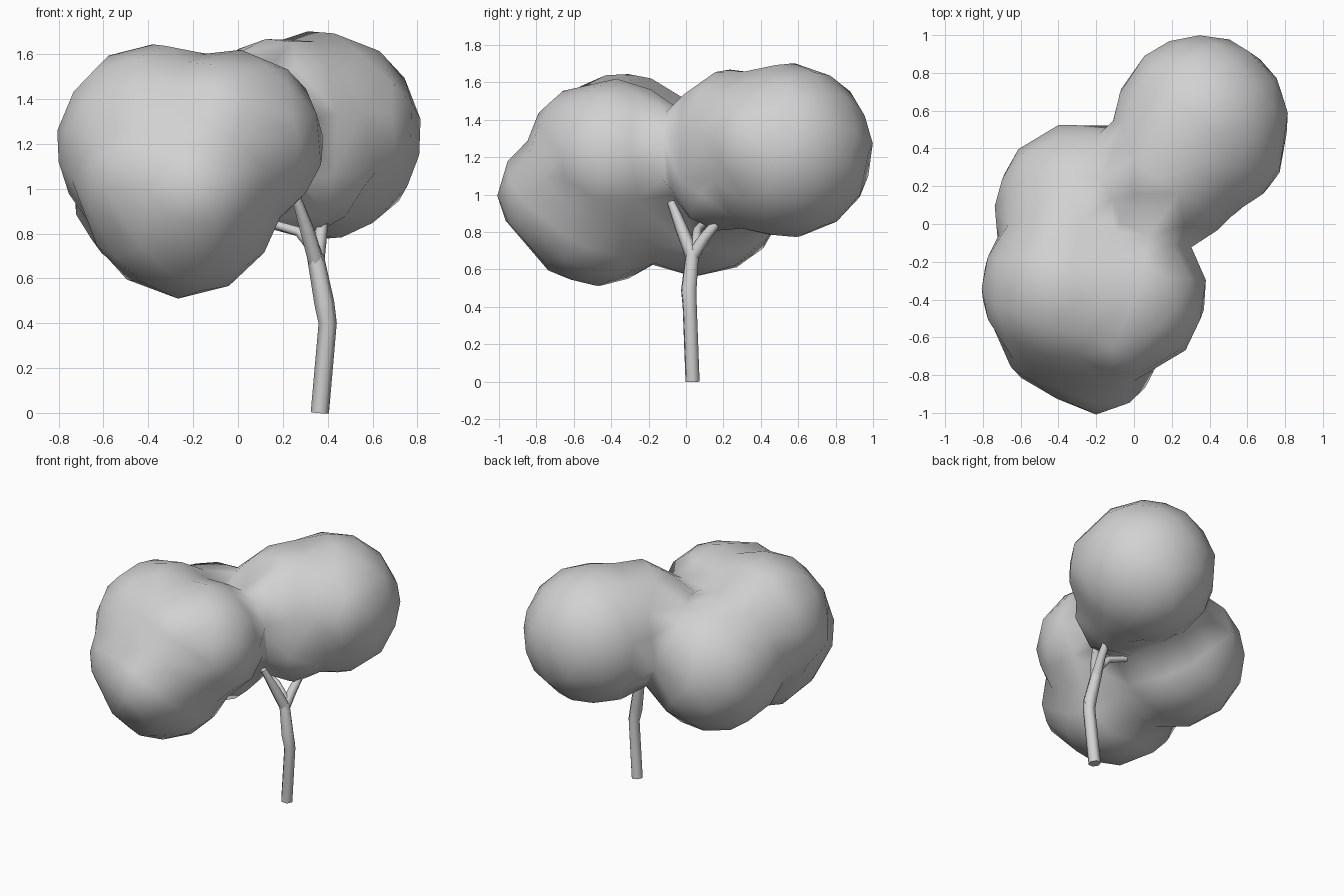
import bpy, bmesh
from mathutils import Matrix

cube = bpy.data.objects.get("Cube")
if cube:
    bpy.data.objects.remove(cube)

grey = bpy.data.materials.new("light_grey")
grey.use_nodes = True
colour = (0.64, 0.64, 0.64, 1)
grey.diffuse_color = colour
for node in grey.node_tree.nodes:
    if node.type == 'BSDF_PRINCIPLED':
        node.inputs["Base Color"].default_value = colour


def add(name, data):
    obj = bpy.data.objects.new(name, data)
    bpy.context.scene.collection.objects.link(obj)
    return obj


def bake(obj):
    """Turn modifiers or curve bevels into a plain smooth-shaded mesh."""
    name = obj.name
    bpy.context.view_layer.update()
    graph = bpy.context.evaluated_depsgraph_get()
    mesh = bpy.data.meshes.new_from_object(obj.evaluated_get(graph))
    bpy.data.objects.remove(obj)
    mesh.materials.clear()
    mesh.materials.append(grey)
    for poly in mesh.polygons:
        poly.use_smooth = True
    return add(name, mesh)


# Foliage: round clumps (centre, radius) melted into one low-poly crown
clumps = [
    ((0.355, 0.535, 1.235), 0.465),  # back left-hand clump
    ((0.45, 0.42, 1.27), 0.355),     # its fuller outer side
    ((0.20, 0.29, 1.27), 0.405),     # its fuller inner side
    ((0.30, 0.18, 1.05), 0.245),     # neck between clumps
    ((0.47, 0.15, 1.06), 0.13),      # small bump under the neck
    ((-0.28, 0.075, 1.025), 0.46),   # rear clump
    ((-0.35, -0.10, 1.20), 0.33),    # fill between rear and front
    ((-0.36, -0.34, 1.195), 0.45),   # front upper clumps
    ((-0.02, -0.38, 1.21), 0.405),
    ((-0.10, -0.50, 1.25), 0.34),
    ((-0.25, -0.48, 0.95), 0.435),   # front lower clumps
    ((-0.37, -0.53, 1.05), 0.365),
    ((-0.20, -0.69, 1.00), 0.315),
]
bm = bmesh.new()
for centre, radius in clumps:
    bmesh.ops.create_icosphere(bm, subdivisions=4, radius=radius,
                               matrix=Matrix.Translation(centre))
mesh = bpy.data.meshes.new("foliage")
bm.to_mesh(mesh)
bm.free()
foliage = add("foliage", mesh)
remesh = foliage.modifiers.new("Merge", 'REMESH')
remesh.mode = 'VOXEL'
remesh.voxel_size = 0.04
soften = foliage.modifiers.new("Soften", 'SMOOTH')
soften.factor = 0.5
soften.iterations = 7
reduce = foliage.modifiers.new("Reduce", 'DECIMATE')
reduce.ratio = 0.03
bake(foliage)


# Trunk and branches: tapered tubes through (x, y, z, radius)
def limb(name, points):
    curve = bpy.data.curves.new(name, 'CURVE')
    curve.dimensions = '3D'
    curve.bevel_depth = 1
    curve.bevel_resolution = 1
    curve.use_fill_caps = True
    spline = curve.splines.new('POLY')
    spline.points.add(len(points) - 1)
    for point, (x, y, z, radius) in zip(spline.points, points):
        point.co = (x, y, z, 1)
        point.radius = radius
    obj = bake(add(name, curve))
    bpy.ops.object.select_all(action='DESELECT')
    obj.select_set(True)
    bpy.context.view_layer.objects.active = obj
    bpy.ops.object.shade_smooth_by_angle(angle=1.1)


limb("trunk", [(0.365, 0.035, 0, 0.041), (0.40, 0.02, 0.40, 0.041),
               (0.385, 0.015, 0.49, 0.045), (0.345, 0.035, 0.70, 0.038)])
limb("front_branch", [(0.35, 0.035, 0.67, 0.038), (0.31, -0.02, 0.81, 0.034),
                      (0.26, -0.08, 0.96, 0.022)])
limb("back_branch", [(0.35, 0.035, 0.67, 0.036), (0.365, 0.10, 0.77, 0.031),
                     (0.38, 0.19, 0.88, 0.025)])
limb("side_branch", [(0.345, 0.05, 0.72, 0.028), (0.27, 0.06, 0.81, 0.024),
                     (0.06, 0.12, 0.87, 0.018)])
